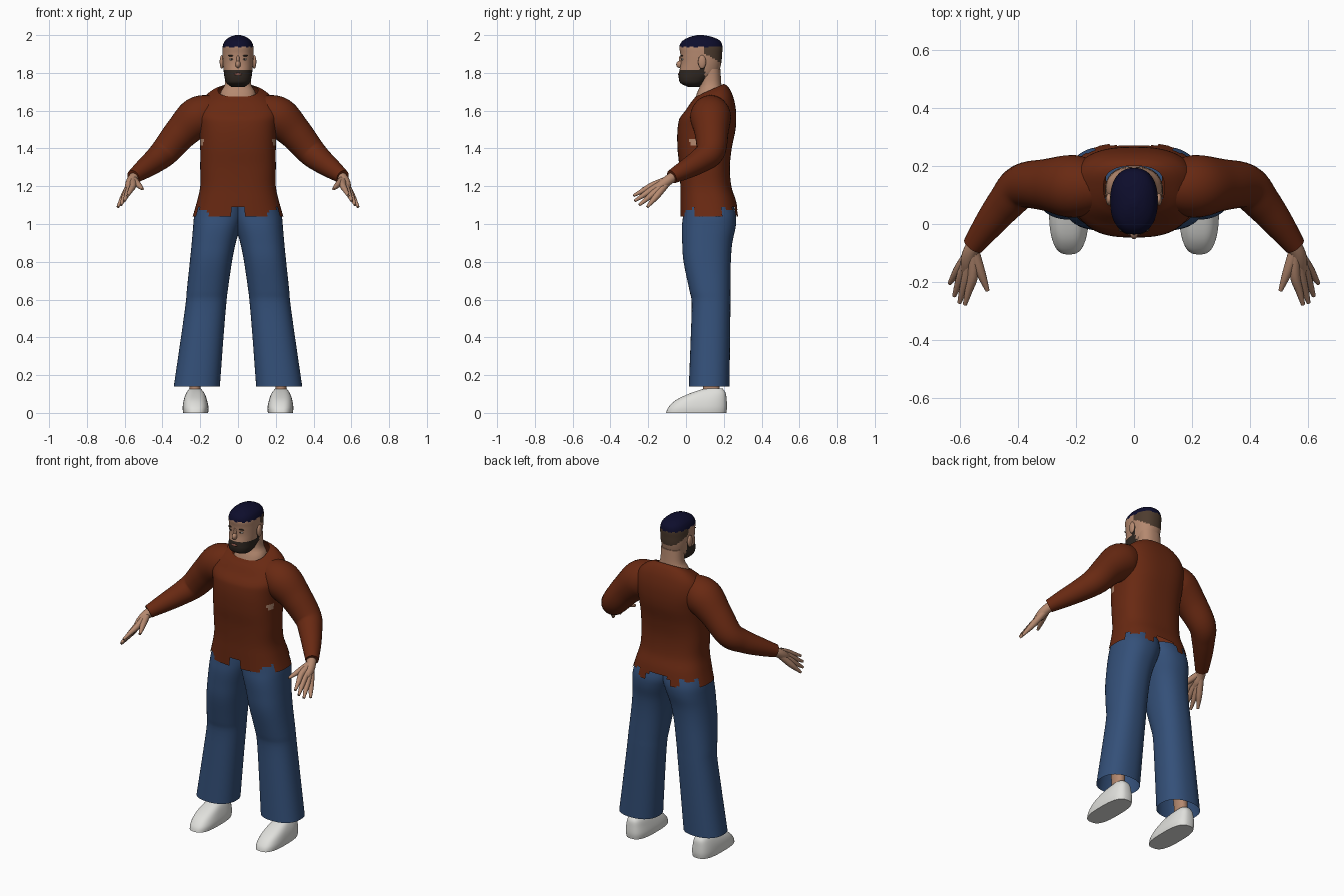
import bpy, bmesh, math
from mathutils import Vector, Matrix

cube = bpy.data.objects.get("Cube")
if cube:
    bpy.data.objects.remove(cube, do_unlink=True)


def material(name, *rgb):
    m = bpy.data.materials.new(name)
    m.use_nodes = True
    m.diffuse_color = (*rgb, 1)
    bsdf = next(n for n in m.node_tree.nodes if n.type == 'BSDF_PRINCIPLED')
    bsdf.inputs["Base Color"].default_value = (*rgb, 1)
    bsdf.inputs["Roughness"].default_value = 0.8
    return m


SKIN = material("skin", .46, .25, .16)
SHIRT = material("rust_shirt", .14, .022, .006)
DENIM = material("blue_denim", .034, .08, .19)
SHOE = material("off_white", .75, .75, .72)
HAIR = material("dark_navy_hair", .004, .004, .025)
BEARD = material("beard_brown", .028, .02, .015)
STUBBLE = material("cropped_hair_brown", .075, .045, .028)
LIP = material("lip", .3, .11, .08)
EYE = material("eye_white", .6, .55, .5)


def finish(bm, name, mats, rule=None):
    """Store the mesh; rule(centre) gives a material slot, or None to cut the face away."""
    bmesh.ops.recalc_face_normals(bm, faces=bm.faces)
    if rule:
        cut = []
        for f in bm.faces:
            slot = rule(f.calc_center_median())
            if slot is None:
                cut.append(f)
            else:
                f.material_index = slot
        bmesh.ops.delete(bm, geom=cut, context='FACES')
    me = bpy.data.meshes.new(name)
    bm.to_mesh(me)
    bm.free()
    for m in mats:
        me.materials.append(m)
    ob = bpy.data.objects.new(name, me)
    bpy.context.collection.objects.link(ob)
    bpy.ops.object.select_all(action='DESELECT')
    ob.select_set(True)
    bpy.context.view_layer.objects.active = ob
    bpy.ops.object.shade_smooth_by_angle(angle=math.radians(50))
    return ob


def smooth_rows(rows, steps):
    """Catmull-Rom interpolation between rows of numbers."""
    out = []
    for i in range(len(rows) - 1):
        a, b, c, d = (rows[min(max(i + k, 0), len(rows) - 1)] for k in (-1, 0, 1, 2))
        for s in range(steps):
            t = s / steps
            out.append([q + t * (r - p) / 2 + t * t * (p - 2.5 * q + 2 * r - w / 2)
                        + t ** 3 * (1.5 * (q - r) + (w - p) / 2)
                        for p, q, r, w in zip(a, b, c, d)])
    return out + [list(rows[-1])]


def skin_rings(bm, rings, cap_start, cap_end):
    loops = [[bm.verts.new(p) for p in ring] for ring in rings]
    n = len(loops[0])
    for lo, hi in zip(loops, loops[1:]):
        for i in range(n):
            j = (i + 1) % n
            bm.faces.new((lo[i], lo[j], hi[j], hi[i]))
    if cap_start:
        bm.faces.new(loops[0][::-1])
    if cap_end:
        bm.faces.new(loops[-1])


def loft(name, rows, mats, power=2.3, side=1, steps=4, n=48, caps=(True, True),
         rule=None, tilt=lambda z: 0):
    """Stack superellipse rings given as (z, x0, x1, y0, y1)."""
    rings = []
    for z, x0, x1, y0, y1 in smooth_rows(rows, steps):
        ring = []
        for i in range(n):
            a = math.tau * i / n
            c, s = math.cos(a), math.sin(a)
            x = (x0 + x1) / 2 + (x1 - x0) / 2 * math.copysign(abs(c) ** (2 / power), c)
            y = (y0 + y1) / 2 + (y1 - y0) / 2 * math.copysign(abs(s) ** (2 / power), s)
            ring.append((x * side, y, z + tilt(z) * (y - .13)))
        rings.append(ring)
    bm = bmesh.new()
    skin_rings(bm, rings, *caps)
    return finish(bm, name, mats, rule)


def tube(bm, path, side=1, n=20, steps=4):
    """Round limb through (x, y, z, radius) points."""
    pts = smooth_rows(path, steps)
    rings = []
    for i, (x, y, z, r) in enumerate(pts):
        t = Vector(pts[min(i + 1, len(pts) - 1)][:3]) - Vector(pts[max(i - 1, 0)][:3])
        u = t.cross(Vector((0, 0, 1))).normalized()
        v = t.cross(u).normalized()
        ring = []
        for k in range(n):
            a = math.tau * k / n
            p = Vector((x, y, z)) + r * (math.cos(a) * u + math.sin(a) * v)
            ring.append((p.x * side, p.y, p.z))
        rings.append(ring)
    skin_rings(bm, rings, True, True)


def blob(name, centre, radii, mat):
    bm = bmesh.new()
    bmesh.ops.create_uvsphere(bm, u_segments=20, v_segments=12, radius=1,
                              matrix=Matrix.Translation(centre) @ Matrix.Diagonal((*radii, 1)))
    return finish(bm, name, [mat])


def centred(rows):
    return [(z, -h, h, y0, y1) for z, h, y0, y1 in rows]


# Shirt body, with a ragged hem and small tears below the arms
def shirt_rule(c):
    x = abs(c.x)
    if c.y < .12:
        high = x < .035 or (x > .16 and c.y < .04)
    else:
        high = x < .08 or (x > .13 and c.y > .19)
    if c.z < (1.085 + .012 * math.sin(60 * x) if high else 1.03):
        return None
    torn = x > .17 and .02 < c.y < .07 and 1.42 < c.z < 1.445
    return 1 if torn else 0


loft("shirt_body", centred([
    (1.04, .24, -.03, .28), (1.12, .217, -.03, .265), (1.2, .2, -.03, .24),
    (1.3, .2, -.035, .232), (1.4, .2, -.045, .242), (1.5, .205, -.045, .262),
    (1.58, .215, -.03, .265), (1.64, .2, 0, .25), (1.685, .155, .025, .225),
    (1.71, .105, .05, .2)]), [SHIRT, SKIN], power=2.6, steps=6, n=72,
    caps=(False, False), rule=shirt_rule,
    tilt=lambda z: .45 * min(1, max(0, (z - 1.55) / .15)))

# Neck
loft("neck", centred([(1.6, .1, .03, .2), (1.69, .094, .057, .195),
                      (1.74, .07, .075, .187), (1.82, .066, .07, .182)]), [SKIN])


# Head, coloured by region
def head_rule(c):
    if c.z > 1.937 + .005 * math.sin(c.x * 150 + c.y * 110):
        return 1
    if c.z < 1.818 and c.y < .1:
        return 2
    if .07 < c.y < .1 and c.z < 1.88:
        return 2
    if c.y > .095 and c.z > 1.905 - .6 * min(c.y - .095, .1):
        return 3
    return 0


loft("head", centred([
    (1.726, .035, .01, .07), (1.745, .06, -.028, .1), (1.77, .07, -.038, .13),
    (1.8, .075, -.037, .17), (1.85, .08, -.028, .186), (1.9, .082, -.03, .191),
    (1.94, .081, -.035, .193), (1.97, .069, -.018, .18), (1.99, .043, .02, .14),
    (2.0, .012, .06, .09)]), [SKIN, HAIR, BEARD, STUBBLE], steps=6, n=64, rule=head_rule)

blob("nose", (0, -.03, 1.845), (.014, .022, .02), SKIN)
blob("nose_bridge", (0, -.024, 1.868), (.009, .014, .028), SKIN)
blob("lips", (0, -.036, 1.793), (.022, .006, .006), LIP)

for side, label in ((1, "left"), (-1, "right")):
    # Face details
    blob(label + "_eye", (side * .033, -.016, 1.872), (.013, .009, .006), EYE)
    blob(label + "_pupil", (side * .033, -.023, 1.872), (.005, .004, .005), BEARD)
    blob(label + "_brow", (side * .034, -.021, 1.891), (.02, .006, .004), BEARD)
    blob(label + "_ear", (side * .086, .085, 1.858), (.011, .021, .036), SKIN)

    # Sleeve
    bm = bmesh.new()
    tube(bm, [(.12, .13, 1.6, .085), (.21, .13, 1.567, .108), (.3, .135, 1.485, .09),
              (.385, .13, 1.385, .077), (.44, .075, 1.335, .065), (.5, 0, 1.29, .052),
              (.555, -.075, 1.25, .037)], side, n=32, steps=6)
    finish(bm, label + "_sleeve", [SHIRT])

    # Hand: wrist and five digits that merge into the palm
    bm = bmesh.new()
    tube(bm, [(.53, -.045, 1.265, .027), (.56, -.09, 1.235, .027), (.572, -.13, 1.205, .026),
              (.578, -.165, 1.185, .016)], side)
    digits = (((.535, -.15, 1.215), (.505, -.23, 1.185)),
              ((.555, -.175, 1.205), (.583, -.278, 1.15)),
              ((.575, -.175, 1.185), (.602, -.272, 1.122)),
              ((.59, -.165, 1.168), (.62, -.248, 1.1)),
              ((.6, -.15, 1.155), (.636, -.205, 1.09)))
    for knuckle, tip in digits:
        mid = Vector(knuckle).lerp(Vector(tip), .55)
        tube(bm, [(.556, -.085, 1.238, .02), (*knuckle, .018),
                  (*mid, .013), (*tip, .007)], side, n=12)
    finish(bm, label + "_hand", [SKIN])

    # Trouser leg, open at the hem
    loft(label + "_trouser_leg", [
        (1.1, -.03, .215, -.012, .25), (1.04, -.03, .232, -.016, .265),
        (.98, -.012, .238, -.022, .262), (.9, .012, .245, -.02, .245),
        (.8, .032, .255, -.013, .237), (.65, .054, .271, .018, .235),
        (.58, .062, .277, .03, .235), (.4, .077, .302, .025, .233),
        (.14, .096, .34, .015, .23)], [DENIM], side=side, caps=(True, False))

    # Ankle and shoe
    loft(label + "_ankle", [(.08, .193, .26, .085, .185), (.16, .197, .257, .09, .175),
                            (.34, .175, .265, .08, .18)], [SKIN], side=side, n=24)
    loft(label + "_shoe", [
        (0, .158, .291, -.105, .213), (.03, .156, .293, -.093, .217),
        (.07, .165, .287, -.05, .215), (.105, .178, .274, .025, .21),
        (.128, .197, .258, .095, .195)], [SHOE], power=2.8, side=side)
